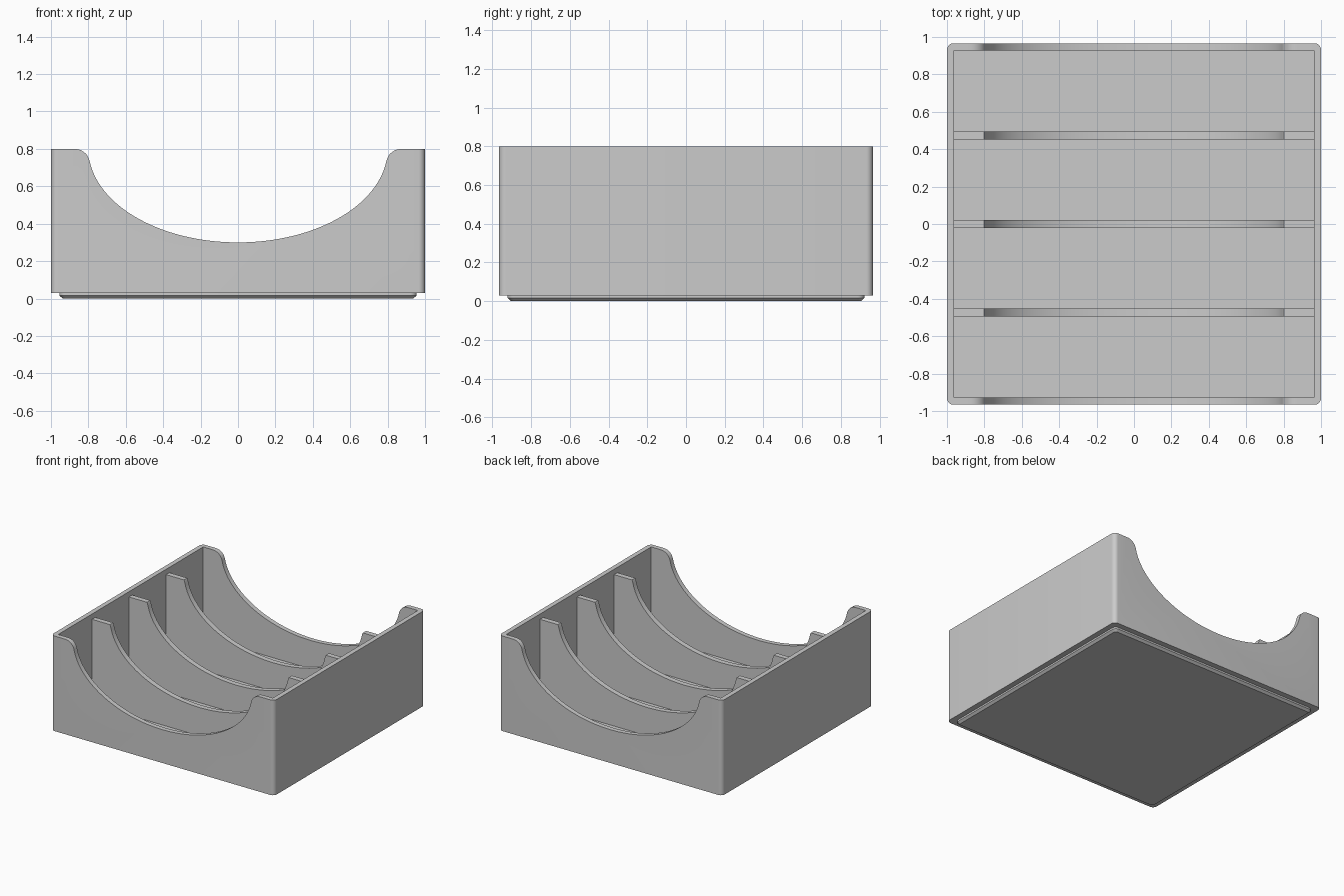
import bpy
import bmesh
import math

cube = bpy.data.objects.get("Cube")
if cube:
    bpy.data.objects.remove(cube, do_unlink=True)

HALF_X, HALF_Y, TOP = 1.0, 0.966, 0.8
WALL, FLOOR, LIP = 0.038, 0.07, 0.03

grey = bpy.data.materials.new("plain grey")
grey.use_nodes = True
colour = (0.6, 0.6, 0.6, 1)
grey.diffuse_color = colour
grey.node_tree.nodes["Principled BSDF"].inputs["Base Color"].default_value = colour


def loft(name, rings):
    """Skin matching closed rings of points and cap both ends."""
    bm = bmesh.new()
    loops = [[bm.verts.new(p) for p in ring] for ring in rings]
    n = len(loops[0])
    for a, b in zip(loops, loops[1:]):
        for i in range(n):
            j = (i + 1) % n
            bm.faces.new((a[i], a[j], b[j], b[i]))
    bm.faces.new(loops[0][::-1])
    bm.faces.new(loops[-1])
    bmesh.ops.recalc_face_normals(bm, faces=bm.faces)
    mesh = bpy.data.meshes.new(name)
    bm.to_mesh(mesh)
    bm.free()
    mesh.materials.append(grey)
    obj = bpy.data.objects.new(name, mesh)
    bpy.context.collection.objects.link(obj)
    return obj


def rounded_ring(hx, hy, r, z, steps=8):
    ring = []
    for q, (sx, sy) in enumerate(((1, 1), (-1, 1), (-1, -1), (1, -1))):
        for k in range(steps + 1):
            a = (q + k / steps) * math.pi / 2
            ring.append((sx * (hx - r) + r * math.cos(a),
                         sy * (hy - r) + r * math.sin(a), z))
    return ring


def box(name, hx, y0, y1, z0, z1):
    corners = ((-hx, y0), (hx, y0), (hx, y1), (-hx, y1))
    return loft(name, [[(x, y, z) for x, y in corners] for z in (z0, z1)])


def cut(obj, *cutters):
    for c in cutters:
        mod = obj.modifiers.new("cut", 'BOOLEAN')
        mod.operation = 'DIFFERENCE'
        mod.solver = 'EXACT'
        mod.object = c
    graph = bpy.context.evaluated_depsgraph_get()
    mesh = bpy.data.meshes.new_from_object(obj.evaluated_get(graph))
    obj.modifiers.clear()
    obj.data = mesh


def smooth(obj):
    bpy.ops.object.select_all(action='DESELECT')
    obj.select_set(True)
    bpy.context.view_layer.objects.active = obj
    bpy.ops.object.shade_smooth_by_angle(angle=math.radians(25))


# Scooped opening: half ellipse blended into the rim by a tangent fillet
A, B, t0 = 0.8, 0.5, math.asin(0.13)
px, pz = A * math.cos(t0), TOP - B * math.sin(t0)
nx, nz = math.cos(t0) / A, -math.sin(t0) / B
length = math.hypot(nx, nz)
nx, nz = nx / length, nz / length
r = (TOP - pz) / (1 + nz)
cx, cz = px + r * nx, TOP - r
end = math.atan2(pz - cz, px - cx)
half = [(cx, TOP + 0.2)]
for k in range(9):
    a = math.pi / 2 + (end - math.pi / 2) * k / 8
    half.append((cx + r * math.cos(a), cz + r * math.sin(a)))
for k in range(1, 33):
    a = t0 + (math.pi / 2 - t0) * k / 32
    half.append((A * math.cos(a), TOP - B * math.sin(a)))
profile = half + [(-x, z) for x, z in half[-2::-1]]
scoop = loft("scoop_cutter", [[(x, y, z) for x, z in profile] for y in (-1.2, 1.2)])
cavity = box("cavity_cutter", HALF_X - WALL, WALL - HALF_Y, HALF_Y - WALL, FLOOR, 1.2)
for helper in (scoop, cavity):
    helper.hide_render = True

# Outer tray with thin walls
tray = loft("tray_shell", [rounded_ring(HALF_X, HALF_Y, 0.035, z) for z in (LIP, TOP)])
cut(tray, cavity, scoop)
smooth(tray)

# Three scooped dividers, slightly lower than the rim
for i, label in enumerate(("front", "middle", "back")):
    y = (i - 1) * 0.474
    divider = box(label + "_divider", HALF_X - WALL / 2, y - 0.021, y + 0.021, FLOOR - 0.02, 0.757)
    cut(divider, scoop)
    smooth(divider)

# Inset foot with a chamfered lower edge
foot = loft("stacking_foot", [
    rounded_ring(HALF_X - 0.063, HALF_Y - 0.063, 0.02, 0),
    rounded_ring(HALF_X - 0.045, HALF_Y - 0.045, 0.035, 0.016),
    rounded_ring(HALF_X - 0.045, HALF_Y - 0.045, 0.035, LIP + 0.01)])
smooth(foot)

# Helpers are no longer needed
for helper in (scoop, cavity):
    bpy.data.objects.remove(helper, do_unlink=True)
